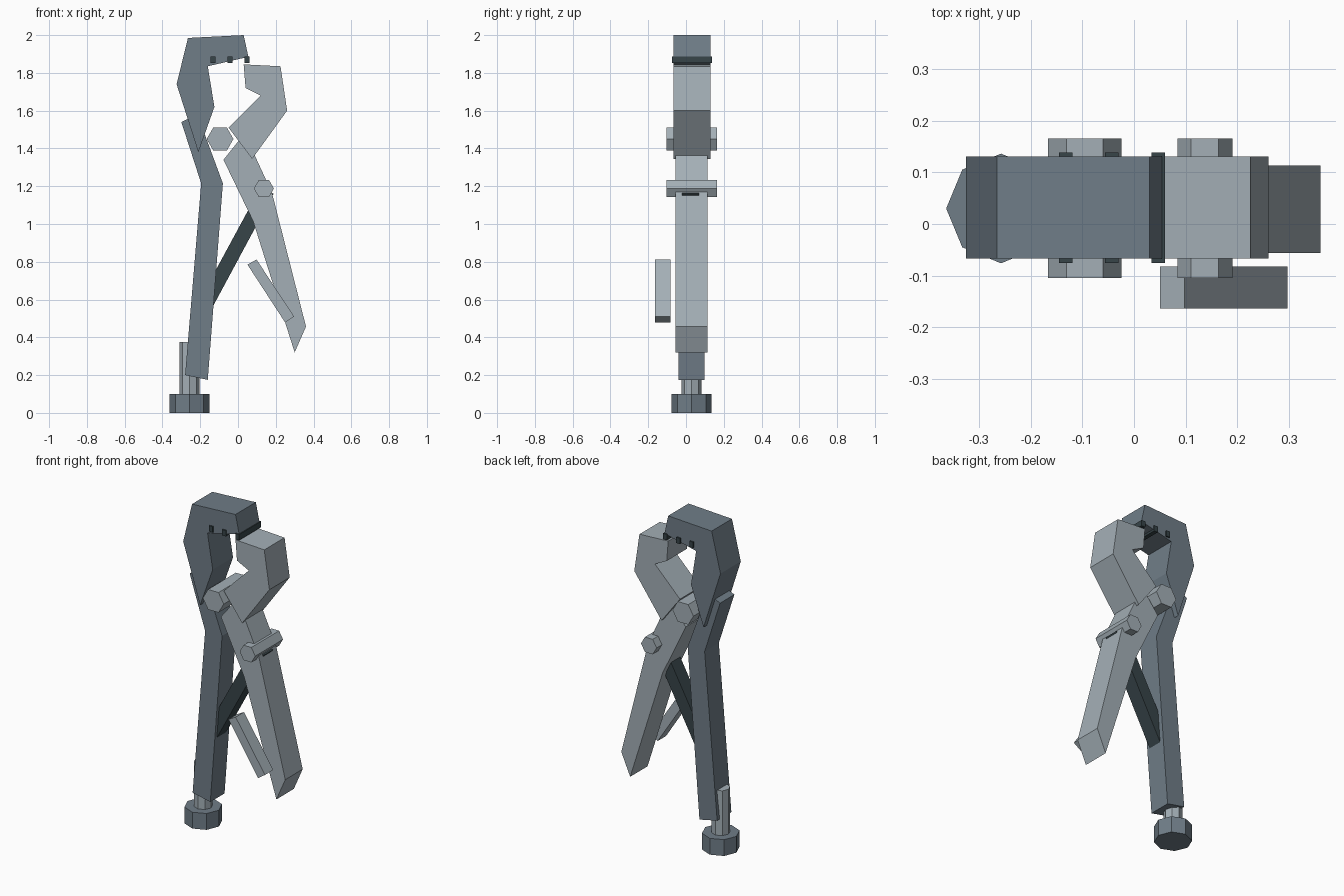
import bpy
import bmesh
import math

cube = bpy.data.objects.get("Cube")
if cube:
    bpy.data.objects.remove(cube, do_unlink=True)


def material(name, rgb):
    m = bpy.data.materials.new(name)
    m.use_nodes = True
    m.diffuse_color = (*rgb, 1)
    m.node_tree.nodes["Principled BSDF"].inputs["Base Color"].default_value = (*rgb, 1)
    return m


SLATE = material("slate steel", (0.16, 0.205, 0.245))
SILVER = material("silver steel", (0.37, 0.43, 0.47))
BLACK = material("dark steel", (0.038, 0.058, 0.066))


def finish(name, bm, mat):
    bmesh.ops.recalc_face_normals(bm, faces=bm.faces)
    mesh = bpy.data.meshes.new(name)
    bm.to_mesh(mesh)
    bm.free()
    mesh.materials.append(mat)
    obj = bpy.data.objects.new(name, mesh)
    bpy.context.scene.collection.objects.link(obj)
    return obj


def plate(name, outline, y0, y1, mat):
    """Extrude an x-z outline from y0 to y1."""
    bm = bmesh.new()
    face = bm.faces.new([bm.verts.new((x, y0, z)) for x, z in outline])
    ext = bmesh.ops.extrude_face_region(bm, geom=[face])
    verts = [v for v in ext["geom"] if isinstance(v, bmesh.types.BMVert)]
    bmesh.ops.translate(bm, verts=verts, vec=(0, y1 - y0, 0))
    return finish(name, bm, mat)


def ring(cx, cy, r, sides):
    """Regular polygon with a corner on the +x side."""
    return [(cx + r * math.cos(math.tau * i / sides),
             cy + r * math.sin(math.tau * i / sides)) for i in range(sides)]


def post(name, cx, cy, r, z0, z1, mat):
    """Upright eight-sided prism."""
    bm = bmesh.new()
    face = bm.faces.new([bm.verts.new((x, y, z0)) for x, y in ring(cx, cy, r, 8)])
    ext = bmesh.ops.extrude_face_region(bm, geom=[face])
    verts = [v for v in ext["geom"] if isinstance(v, bmesh.types.BMVert)]
    bmesh.ops.translate(bm, verts=verts, vec=(0, 0, z1 - z0))
    return finish(name, bm, mat)


# Jaws
JAW_Y = (-0.067, 0.13)
plate("fixed_jaw", [(-0.265, 1.985), (0.03, 2.0), (0.055, 1.885), (-0.16, 1.835),
                    (-0.125, 1.62), (-0.21, 1.38), (-0.325, 1.74)], *JAW_Y, SLATE)
plate("moving_jaw", [(0.03, 1.845), (0.225, 1.835), (0.26, 1.6), (0.075, 1.345),
                     (-0.05, 1.51), (0.12, 1.68), (0.04, 1.72)], *JAW_Y, SILVER)

# Teeth under the fixed jaw
for i, x in enumerate((-0.132, -0.043, 0.047)):
    plate(f"tooth_{i + 1}", [(x - 0.013, 1.852), (x + 0.013, 1.852),
                             (x + 0.013, 1.888), (x - 0.013, 1.888)], -0.075, 0.138, BLACK)

# Handles
plate("fixed_handle", [(-0.3, 1.54), (-0.215, 1.58), (-0.08, 1.215), (-0.16, 0.175),
                       (-0.28, 0.2), (-0.195, 1.215)], -0.04, 0.098, SLATE)
plate("moving_handle", [(-0.077, 1.34), (0.035, 1.48), (0.18, 1.165), (0.36, 0.457),
                        (0.3, 0.32), (0.08, 1.015)], -0.056, 0.113, SILVER)

# Locking strut and release lever
plate("locking_strut", [(0.188, 1.16), (0.12, 1.195), (-0.214, 0.578),
                        (-0.145, 0.541)], -0.02, 0.07, BLACK)
plate("release_lever", [(0.05, 0.785), (0.098, 0.812), (0.297, 0.51),
                        (0.25, 0.478)], -0.163, -0.082, SILVER)

# Hexagonal pivots
for name, x, z, r in (("jaw_pivot", -0.095, 1.45, 0.071), ("strut_pivot", 0.137, 1.188, 0.053)):
    plate(name, ring(x, z, r, 6), -0.104, 0.165, SILVER)

# Adjusting screw
post("screw_rod", -0.257, 0.03, 0.053, 0.05, 0.375, SILVER)
post("screw_knob", -0.257, 0.03, 0.106, 0, 0.1, SLATE)
